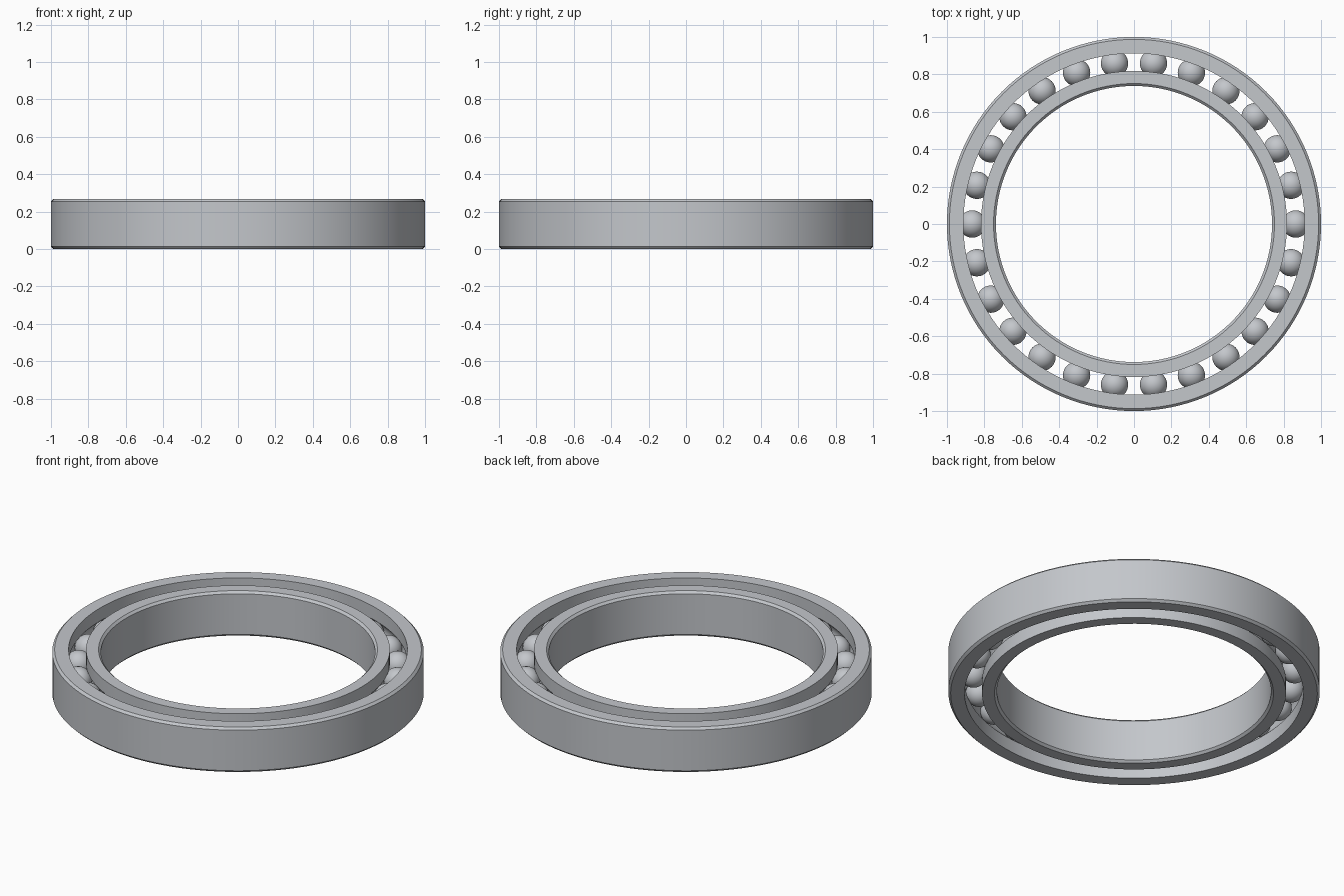
import bpy
import bmesh
import math
from mathutils import Vector

cube = bpy.data.objects.get("Cube")
if cube:
    bpy.data.objects.remove(cube, do_unlink=True)

HEIGHT = 0.267
MID = HEIGHT / 2
PITCH = 0.865        # radius of the ball circle
BALL = 0.073
GAP = 0.047          # half the open gap between the rings
CHAMFER = 0.013
BALL_COUNT = 26
SEGMENTS = 128

steel = bpy.data.materials.new("steel grey")
steel.use_nodes = True
colour = (0.55, 0.57, 0.60, 1)
steel.diffuse_color = colour
steel.node_tree.nodes["Principled BSDF"].inputs["Base Color"].default_value = colour


def add_object(name, bm, angle):
    bmesh.ops.recalc_face_normals(bm, faces=bm.faces)
    mesh = bpy.data.meshes.new(name)
    bm.to_mesh(mesh)
    bm.free()
    mesh.materials.append(steel)
    obj = bpy.data.objects.new(name, mesh)
    bpy.context.collection.objects.link(obj)
    bpy.ops.object.select_all(action="DESELECT")
    obj.select_set(True)
    bpy.context.view_layer.objects.active = obj
    bpy.ops.object.shade_smooth_by_angle(angle=math.radians(angle))
    return obj


def make_ring(name, wall, side):
    """Lathe a ring; side is +1 outside the balls and -1 inside them."""
    land = PITCH + side * GAP
    reach = math.acos(GAP / BALL)
    # Chamfered wall away from the balls
    profile = [(land, 0), (wall - side * CHAMFER, 0), (wall, CHAMFER),
               (wall, HEIGHT - CHAMFER), (wall - side * CHAMFER, HEIGHT),
               (land, HEIGHT)]
    # Rounded raceway groove, from top to bottom
    steps = 12
    for i in range(steps + 1):
        a = reach * (1 - 2 * i / steps)
        profile.append((PITCH + side * BALL * math.cos(a),
                        MID + BALL * math.sin(a)))
    bm = bmesh.new()
    loops = []
    for s in range(SEGMENTS):
        t = math.tau * s / SEGMENTS
        loops.append([bm.verts.new((r * math.cos(t), r * math.sin(t), z))
                      for r, z in profile])
    count = len(profile)
    for s, loop in enumerate(loops):
        following = loops[(s + 1) % SEGMENTS]
        for i in range(count):
            j = (i + 1) % count
            bm.faces.new((loop[i], following[i], following[j], loop[j]))
    return add_object(name, bm, 25)


# Two races
make_ring("outer_ring", 1.0, 1)
make_ring("inner_ring", 0.738, -1)

# Balls share one mesh
bm = bmesh.new()
bmesh.ops.create_uvsphere(bm, u_segments=32, v_segments=20, radius=BALL)
first_ball = add_object("ball", bm, 60)
for i in range(BALL_COUNT):
    t = math.tau * i / BALL_COUNT
    ball = first_ball
    if i:
        ball = first_ball.copy()
        bpy.context.collection.objects.link(ball)
    ball.name = f"ball_{i + 1}"
    ball.location = Vector((PITCH * math.cos(t), PITCH * math.sin(t), MID))
